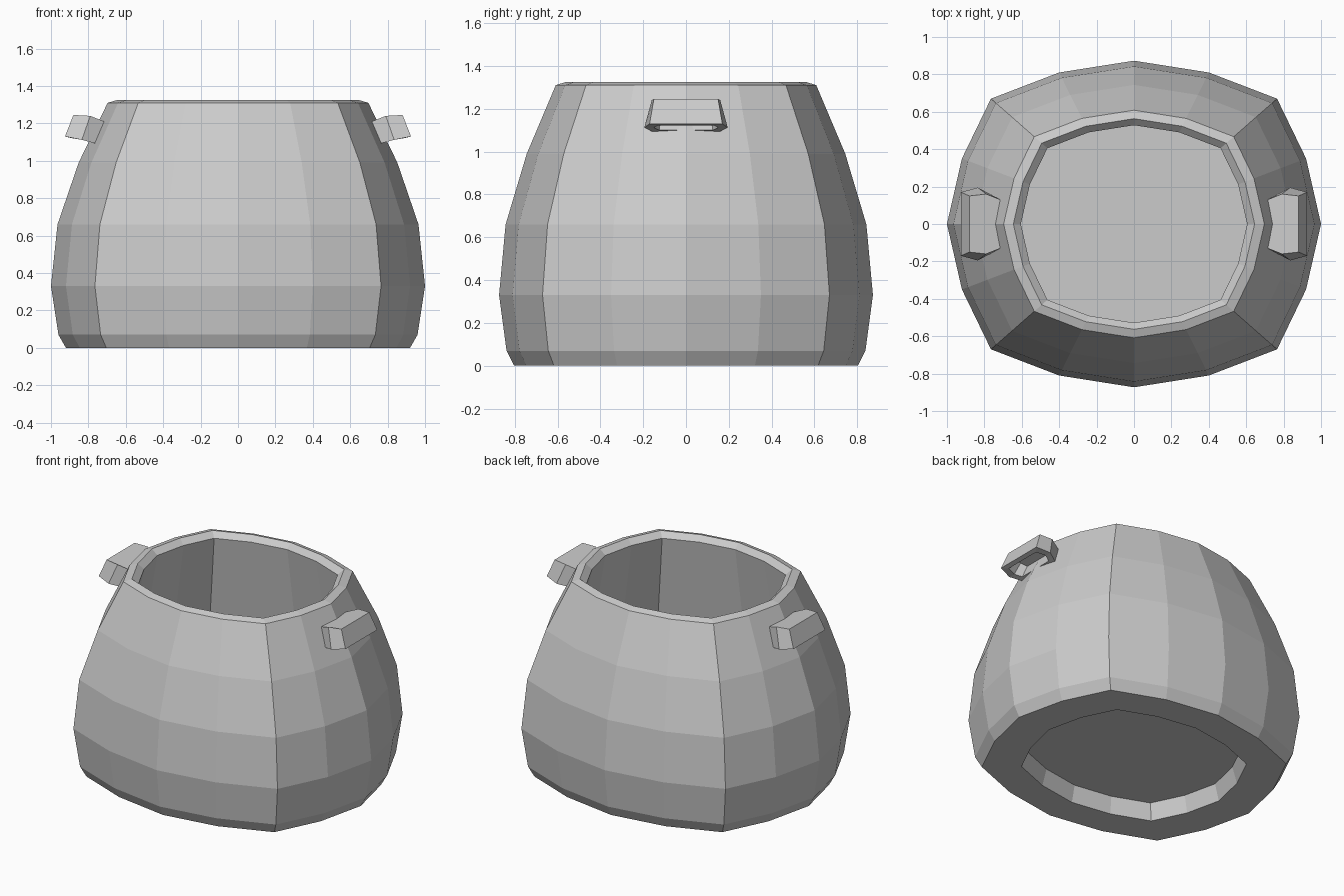
import bpy, bmesh

cube = bpy.data.objects.get("Cube")
if cube:
    bpy.data.objects.remove(cube)

grey = bpy.data.materials.new("plain_grey")
grey.use_nodes = True
colour = (0.6, 0.6, 0.6, 1)
grey.diffuse_color = colour
grey.node_tree.nodes["Principled BSDF"].inputs["Base Color"].default_value = colour


def make_object(name, rings):
    """Bridge closed rings of points, cap both ends and add the object."""
    bm = bmesh.new()
    loops = [[bm.verts.new(p) for p in ring] for ring in rings]
    for a, b in zip(loops, loops[1:]):
        for i in range(len(a)):
            j = (i + 1) % len(a)
            bm.faces.new((a[i], a[j], b[j], b[i]))
    bm.faces.new(loops[0])
    bm.faces.new(loops[-1])
    bmesh.ops.recalc_face_normals(bm, faces=bm.faces)
    mesh = bpy.data.meshes.new(name)
    bm.to_mesh(mesh)
    bm.free()
    mesh.materials.append(grey)
    obj = bpy.data.objects.new(name, mesh)
    bpy.context.collection.objects.link(obj)


# Pot: a squarish sixteen-sided outline, scaled up the wall and down inside
quarter = [(1, 0), (0.92, 0.35), (0.765, 0.67), (0.40, 0.81), (0, 0.873)]
half = quarter + [(-x, y) for x, y in quarter[-2::-1]]
outline = half + [(x, -y) for x, y in half[-2:0:-1]]
profile = [  # scale, height: foot recess, outer wall, rim, inner wall
    (0.65, 0.11), (0.68, 0), (0.92, 0), (0.96, 0.07), (1, 0.33),
    (0.965, 0.66), (0.852, 0.99), (0.697, 1.31), (0.645, 1.325),
    (0.605, 1.29), (0.80, 0.2)]
make_object("pot", [[(s * x, s * y, z) for x, y in outline] for s, z in profile])

# Handles: tilted tapering lugs, hollowed from below
edges = [  # body side, middle and outer corner of each level
    [(0.715, 0.13, 1.21), (0.79, 0.16, 1.24), (0.88, 0.15, 1.245)],  # top
    [(0.76, 0.155, 1.092), (0.835, 0.195, 1.112), (0.925, 0.17, 1.13)],  # bottom
    [(0.79, 0.125, 1.1), (0.835, 0.15, 1.112), (0.895, 0.13, 1.122)],  # lip
    [(0.76, 0.115, 1.18), (0.80, 0.13, 1.195), (0.86, 0.115, 1.205)]]  # hollow
for name, side in (("left_handle", 1), ("right_handle", -1)):
    make_object(name, [[(side * x, y, z) for x, y, z in edge]
                       + [(side * x, -y, z) for x, y, z in reversed(edge)]
                       for edge in edges])
